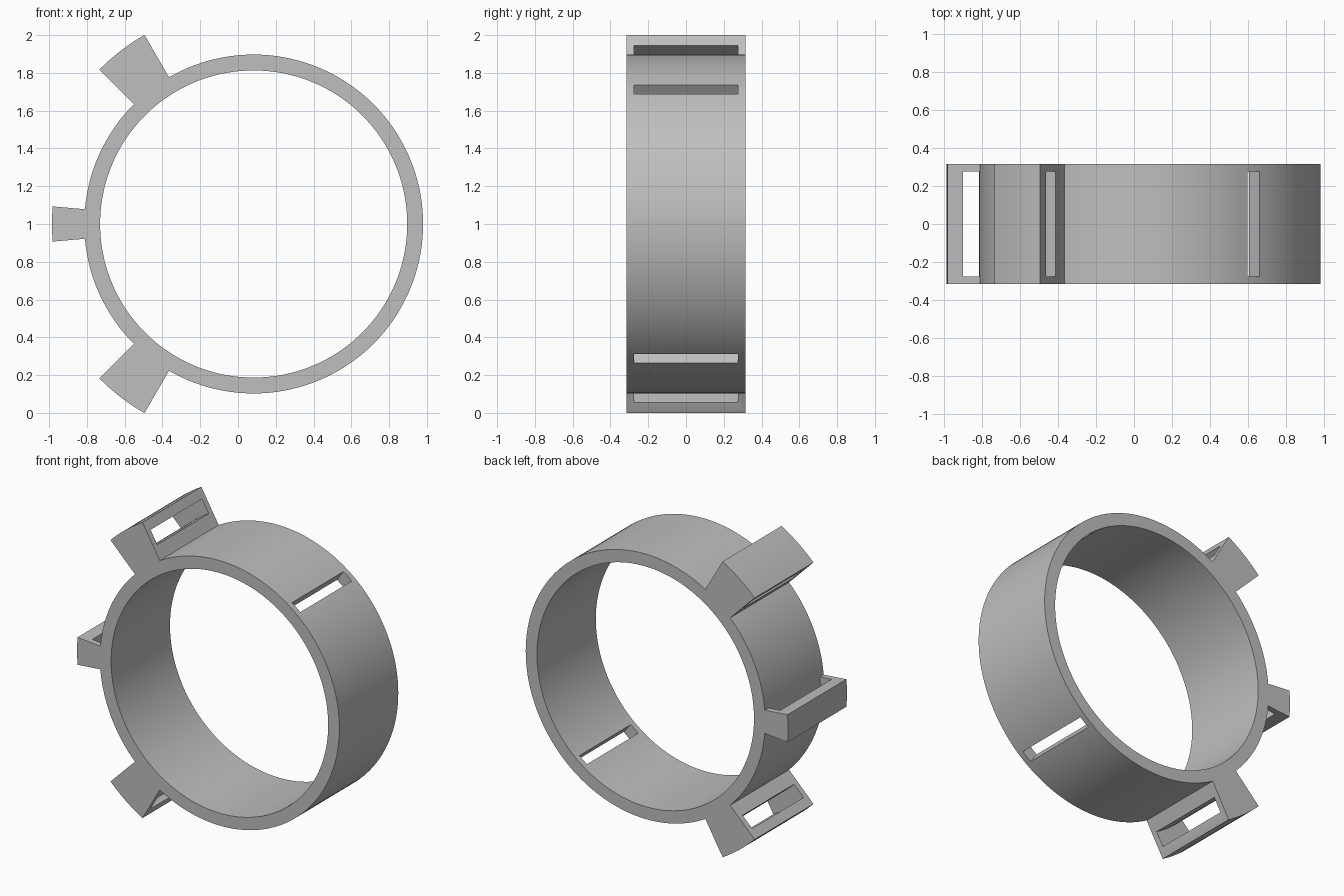
import bpy, bmesh
from math import sin, cos, radians

if "Cube" in bpy.data.objects:
    bpy.data.objects.remove(bpy.data.objects["Cube"])

CX, CZ = 0.083, 1.0          # ring axis
R_IN, R_OUT = 0.813, 0.897   # band radii
HALF, SLOT = 0.315, 0.275    # half widths of the band and of the strap slots
STEP = 2.5                   # degrees per facet

grey = bpy.data.materials.new("plain grey")
grey.use_nodes = True
colour = (0.52, 0.52, 0.52, 1)
grey.diffuse_color = colour
grey.node_tree.nodes["Principled BSDF"].inputs["Base Color"].default_value = colour


def sector(name, r0, r1, a0, a1, half):
    """Solid arc between two radii and two angles, extruded along y."""
    bm = bmesh.new()
    closed = a1 - a0 == 360
    n = round((a1 - a0) / STEP)
    loops = []
    for i in range(n if closed else n + 1):
        a = radians(a0 + i * STEP)
        loops.append([bm.verts.new((CX + r * cos(a), y, CZ + r * sin(a)))
                      for r, y in ((r0, -half), (r1, -half), (r1, half), (r0, half))])
    for i in range(n):
        p, q = loops[i], loops[(i + 1) % len(loops)]
        for k in range(4):
            m = (k + 1) % 4
            bm.faces.new((p[k], p[m], q[m], q[k]))
    if not closed:
        bm.faces.new(loops[0])
        bm.faces.new(loops[-1])
    bmesh.ops.recalc_face_normals(bm, faces=bm.faces)
    mesh = bpy.data.meshes.new(name)
    bm.to_mesh(mesh)
    bm.free()
    mesh.materials.append(grey)
    obj = bpy.data.objects.new(name, mesh)
    bpy.context.collection.objects.link(obj)
    return obj


def activate(obj):
    bpy.ops.object.select_all(action='DESELECT')
    obj.select_set(True)
    bpy.context.view_layer.objects.active = obj


def cut_slot(obj, r0, r1, a0, a1):
    """Cut a strap slot through a part."""
    cutter = sector("slot_cutter", r0, r1, a0, a1, SLOT)
    cutter.hide_render = True
    mod = obj.modifiers.new("slot", 'BOOLEAN')
    mod.operation = 'DIFFERENCE'
    mod.solver = 'EXACT'
    mod.object = cutter
    activate(obj)
    bpy.ops.object.modifier_apply(modifier=mod.name)
    bpy.data.objects.remove(cutter)


# Round band with an upper and a lower slot
band = sector("band", R_IN, R_OUT, 0, 360, HALF)
for start in (50, 305):
    cut_slot(band, R_IN - 0.1, R_OUT + 0.1, start, start + 5)

# Thick lugs with a slot running along the arc
parts = [band]
for name, start in (("upper_lug", 120), ("lower_lug", 225)):
    lug = sector(name, R_OUT, 1.156, start, start + 15, HALF)
    cut_slot(lug, 0.99, 1.09, start - 5, start + 20)
    parts.append(lug)

# Thin side loop, open against the band
side_loop = sector("side_loop", R_OUT, 1.068, 175, 185, HALF)
cut_slot(side_loop, R_OUT - 0.05, 0.985, 170, 190)
parts.append(side_loop)

# Smooth curves with crisp edges
for obj in parts:
    activate(obj)
    bpy.ops.object.shade_smooth_by_angle(angle=radians(30))
